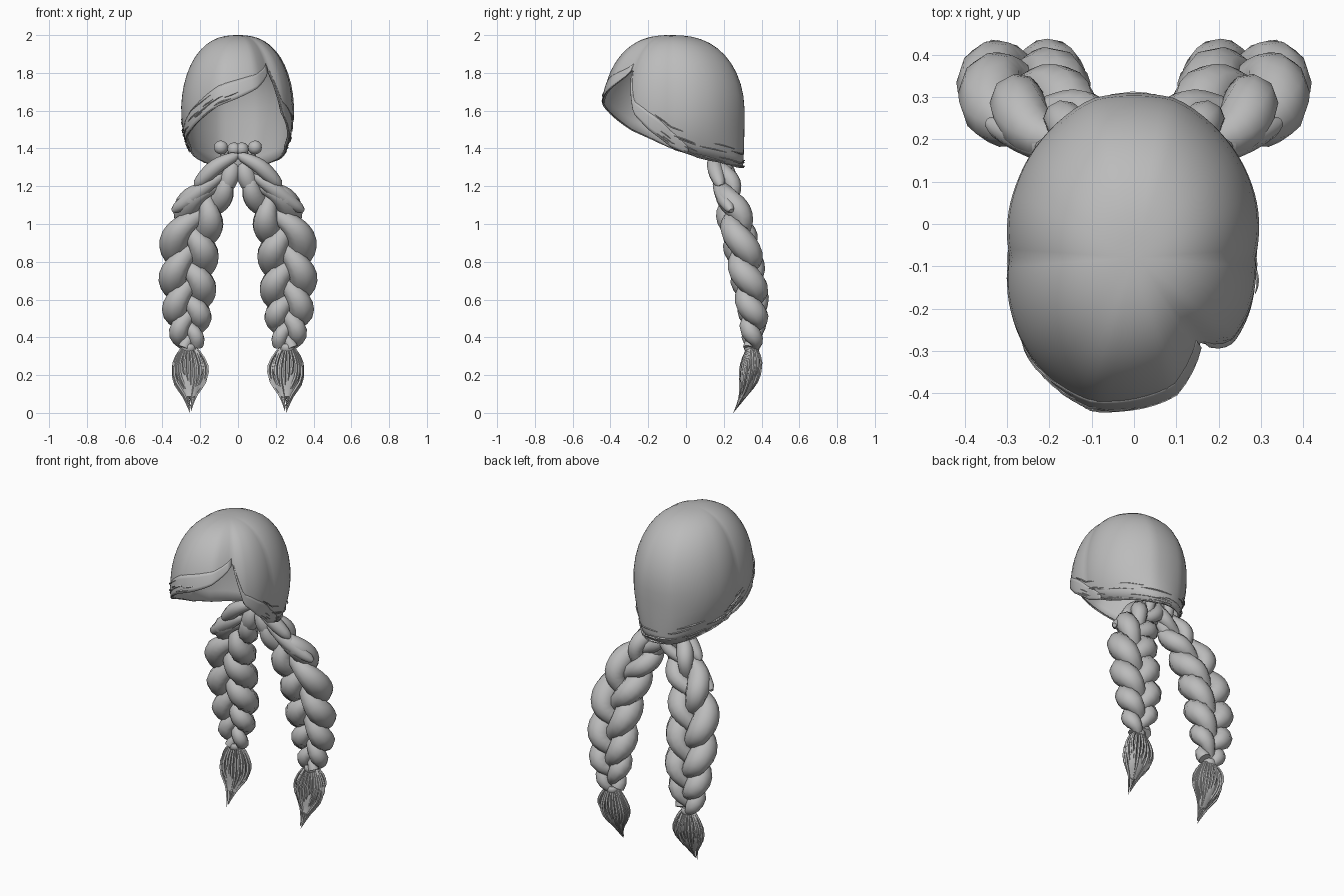
import bpy, bmesh, math, random
from mathutils import Vector

random.seed(4)
if "Cube" in bpy.data.objects:
    bpy.data.objects.remove(bpy.data.objects["Cube"], do_unlink=True)

hair = bpy.data.materials.new("hair grey")
hair.use_nodes = True
GREY = (0.5, 0.5, 0.5, 1)
hair.diffuse_color = GREY
hair.node_tree.nodes["Principled BSDF"].inputs["Base Color"].default_value = GREY


def finish(name, bm, mirror=False, thickness=0):
    bmesh.ops.remove_doubles(bm, verts=bm.verts, dist=0.0005)
    bmesh.ops.recalc_face_normals(bm, faces=bm.faces)
    me = bpy.data.meshes.new(name)
    bm.to_mesh(me)
    bm.free()
    me.materials.append(hair)
    me.polygons.foreach_set("use_smooth", [True] * len(me.polygons))
    me.set_sharp_from_angle(angle=math.radians(50))
    ob = bpy.data.objects.new(name, me)
    bpy.context.scene.collection.objects.link(ob)
    if thickness:
        mod = ob.modifiers.new("thickness", "SOLIDIFY")
        mod.thickness, mod.offset = thickness, -1
    if mirror:
        ob.modifiers.new("mirror", "MIRROR").use_mirror_merge = False


def grid(bm, rows, closed=False):
    vs = [[bm.verts.new(p) for p in row] for row in rows]
    for a, b in zip(vs, vs[1:]):
        n = len(a)
        for i in range(n if closed else n - 1):
            j = (i + 1) % n
            bm.faces.new((a[i], a[j], b[j], b[i]))
    return vs


def tube(bm, pts, radii, ref=Vector((0, 1, 0)), flat=1.0, sides=8):
    rows = []
    for i, p in enumerate(pts):
        t = (pts[min(i + 1, len(pts) - 1)] - pts[max(i - 1, 0)]).normalized()
        u = t.cross(ref).normalized()
        v = u.cross(t)
        rows.append([p + radii[i] * (u * math.cos(a) + v * flat * math.sin(a))
                     for a in (math.tau * k / sides for k in range(sides))])
    vs = grid(bm, rows, True)
    bm.faces.new(vs[0])
    bm.faces.new(vs[-1])


def spline(keys, f):
    """Smooth interpolation through evenly spaced keys."""
    x = min(max(f, 0), 1) * (len(keys) - 1)
    i = min(int(x), len(keys) - 2)
    x -= i
    a, b, c, d = (keys[min(max(i + o, 0), len(keys) - 1)] for o in (-1, 0, 1, 2))
    return b + (c - a) * (x / 2) + (a * 2 - b * 5 + c * 4 - d) * (x * x / 2) \
        + (b * 3 - a - c * 3 + d) * (x ** 3 / 2)


# Cap outline: azimuth, radius, height of the lower edge
OUTLINE = [(-180, .295, 1.40), (-140, .335, 1.50), (-121, .352, 1.57), (-106, .37, 1.63),
           (-90, .36, 1.67), (-73, .35, 1.72), (-59, .31, 1.78), (-52, .295, 1.82),
           (-46, .30, 1.70), (-40, .305, 1.59), (-23, .30, 1.50), (0, .288, 1.41),
           (33, .33, 1.35), (52, .356, 1.33), (75, .39, 1.30), (105, .39, 1.30),
           (128, .356, 1.33), (147, .33, 1.35), (180, .295, 1.40)]
WIDEST, HALF = 1.6, 0.4


def outline(deg):
    deg = (deg + 180) % 360 - 180
    for a, b in zip(OUTLINE, OUTLINE[1:]):
        if a[0] <= deg <= b[0]:
            f = (deg - a[0]) / (b[0] - a[0])
            return a[1] + (b[1] - a[1]) * f, a[2] + (b[2] - a[2]) * f


def phi_at(z):
    return math.acos(max(-1, min(1, (z - WIDEST) / HALF)))


def cap_point(deg, phi, grow=0.0):
    t = math.radians(deg)
    power = 0.8
    if phi > math.pi / 2:
        power = 1 - 0.95 * max(0, math.sin(t)) ** 3
    r = outline(deg)[0] * max(0, math.sin(phi)) ** power + grow
    return Vector((r * math.cos(t), r * math.sin(t) - 0.08, WIDEST + HALF * math.cos(phi)))


# Cap of hair, open at the face and the neck
bm = bmesh.new()
grid(bm, [[cap_point(d, phi_at(outline(d)[1]) * (s / 16) ** 1.2) for s in range(17)]
          for d in range(-180, 181, 4)])
finish("hair_cap", bm, thickness=0.01)


# Overlapping locks framing the face
def lock(name, start, end, height):
    bm = bmesh.new()
    rows = []
    for i in range(25):
        d = start + (end - start) * i / 24
        low = outline(d)[1]
        high = low + height * (0.35 + 0.65 * math.sin(math.pi * i / 24))
        rows.append([cap_point(d, phi_at(low + (high - low) * k / 5 - 0.004),
                               0.005 * math.cos(math.pi * k / 10)) for k in range(6)])
    grid(bm, rows)
    finish(name, bm, thickness=0.004)


lock("swept_fringe", -53, -170, 0.11)
lock("side_lock", -50, 20, 0.10)

# Loose hairs along the lower edge
bm = bmesh.new()
for n in range(70):
    start = random.uniform(-20, 185) if n < 58 else random.uniform(-165, -95)
    sweep = random.uniform(12, 30)
    lift = random.uniform(0, 0.14) * random.random()
    pts = [cap_point(start + sweep * k / 6, phi_at(outline(start + sweep * k / 6)[1] + lift),
                     0.003 + 0.003 * math.sin(k)) for k in range(7)]
    tube(bm, pts, [0.001 + 0.003 * math.sin(math.pi * k / 6) for k in range(7)],
         Vector((0, 0, 1)), sides=4)
finish("loose_hairs", bm)

# Three-strand braids; LOBES counts the outer bulges passed at each path key
PATH = [Vector(p) for p in ((.02, .205, 1.36), (.09, .21, 1.24), (.185, .24, 1.1), (.25, .285, .93),
                            (.262, .325, .74), (.262, .355, .54), (.26, .35, .35))]
SIZE = [.5, .65, .88, 1.02, 1.02, .88, .5]
LOBES = [-.8, 0, .93, 1.87, 2.9, 4.1, 5.6]
FRONT = Vector((0, -1, 0))
STEPS = 54
bm = bmesh.new()
for strand in range(3):
    pts, radii = [], []
    for i in range(STEPS + 1):
        f = i / STEPS
        size = spline(SIZE, f)
        tangent = (spline(PATH, f + 0.01) - spline(PATH, f - 0.01)).normalized()
        side = FRONT.cross(tangent).normalized()
        p = math.tau * (0.25 + (spline(LOBES, f) + strand) / 3)
        pts.append(spline(PATH, f) + side * (0.08 * size * math.sin(p))
                   + FRONT * (0.037 * size * math.sin(2 * p))
                   + tangent * (0.016 * size * math.sin(p)))
        radii.append(size * (0.05 + 0.026 * math.sin(p) ** 2))
    tube(bm, pts, radii, flat=0.95, sides=9)
finish("braids", bm, mirror=True)

# Strands crossing from the neck into the braids
CROSSING = [(((0, .16, 1.365), (.1, .15, 1.315), (.17, .165, 1.255), (.225, .185, 1.2)), .042),
            (((.08, .18, 1.26), (.17, .18, 1.2), (.26, .205, 1.13), (.345, .24, 1.07)), .042),
            (((.02, .2, 1.34), (.035, .19, 1.28), (.055, .195, 1.22), (.085, .21, 1.15)), .052)]
bm = bmesh.new()
for keys, thick in CROSSING:
    keys = [Vector(k) for k in keys]
    tube(bm, [spline(keys, k / 10) for k in range(11)],
         [thick * (0.35 + 0.65 * math.sin(math.pi * k / 10) ** 0.7) if 0 < k < 10 else thick * 0.3
          for k in range(11)], sides=9)
finish("crossing_strands", bm, mirror=True)

# Gathered lumps where the braids leave the neck
bm = bmesh.new()
for x, z in ((0.02, 1.395), (0.09, 1.405)):
    made = bmesh.ops.create_icosphere(bm, subdivisions=2, radius=0.038)
    bmesh.ops.translate(bm, verts=made["verts"], vec=(x, 0.21, z))
finish("braid_roots", bm, mirror=True)

# Ties
bm = bmesh.new()
tube(bm, [Vector((.26, .348, z)) for z in (.365, .355, .335, .325)], [.032, .04, .04, .032], sides=12)
finish("braid_ties", bm, mirror=True)

# Tufts: a core with separate tapering strands around it
SPREAD = [.034, .075, .098, .085, .045, .02, .004]
LINE = [Vector(p) for p in ((.26, .35, .35), (.257, .345, .25), (.254, .325, .15),
                            (.252, .29, .07), (.25, .25, 0))]
bm = bmesh.new()
tube(bm, [spline(LINE, k / 14) for k in range(11)],
     [0.8 * spline(SPREAD, k / 14) for k in range(11)], flat=0.55, sides=10)
for n in range(26):
    a = math.tau * n / 26
    reach = 1 if n == 0 else random.uniform(0.65, 0.95)
    wide = random.uniform(0.85, 1.02)
    pts = []
    for k in range(11):
        f = k / 10
        r = wide * spline(SPREAD, f * (0.9 + 0.1 * reach))
        pts.append(spline(LINE, f * reach) + Vector((r * math.cos(a), 0.55 * r * math.sin(a), 0)))
    tube(bm, pts, [0.001 + 0.008 * math.sin(math.pi * (0.15 + 0.85 * k / 10)) for k in range(11)],
         sides=5)
finish("braid_tufts", bm, mirror=True)
